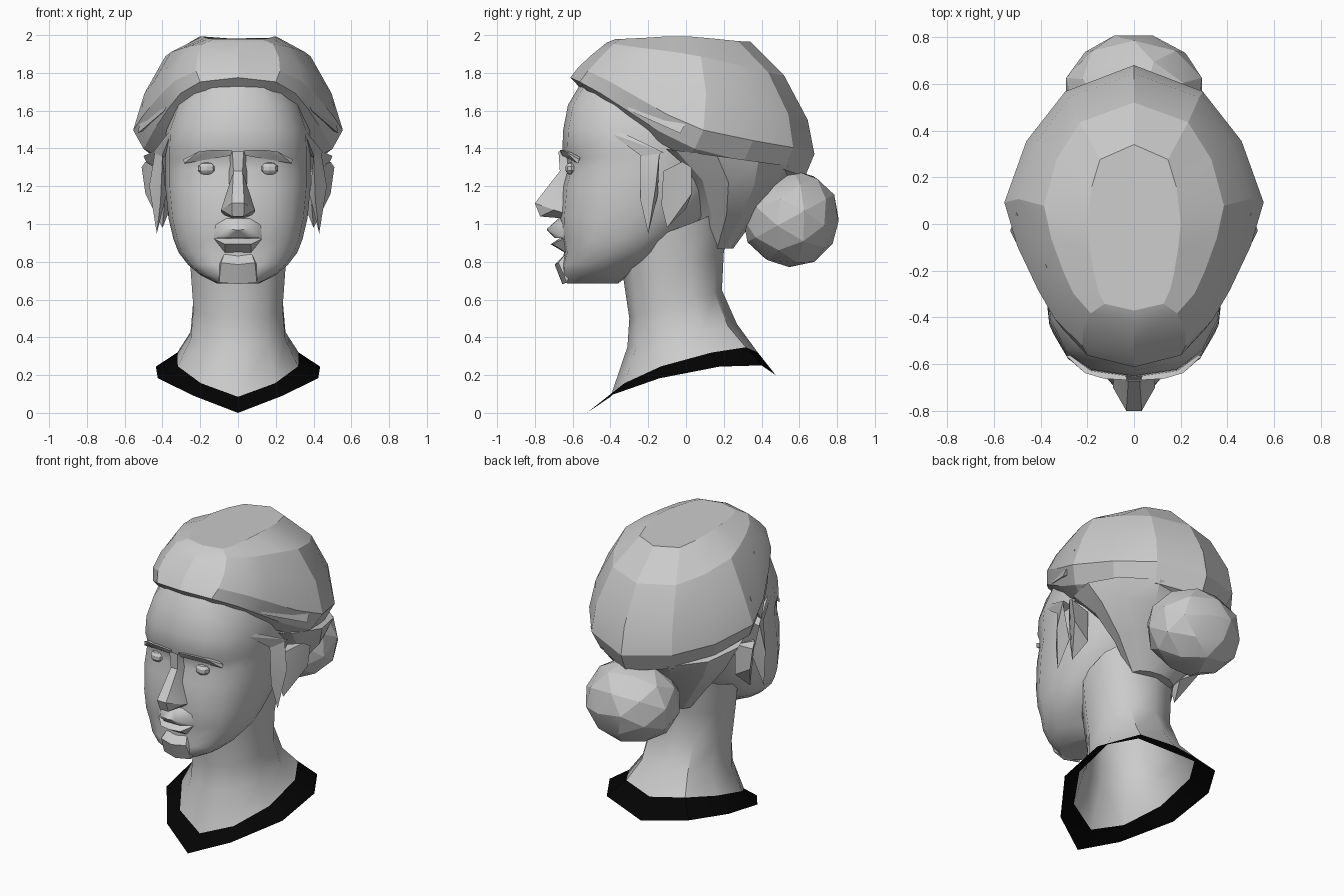
import bpy, bmesh, math
from mathutils import Vector, Matrix

if "Cube" in bpy.data.objects:
    bpy.data.objects.remove(bpy.data.objects["Cube"])


def material(name, value):
    m = bpy.data.materials.new(name)
    m.diffuse_color = (value, value, value, 1)
    m.use_nodes = True
    m.node_tree.nodes["Principled BSDF"].inputs["Base Color"].default_value = m.diffuse_color
    return m


GREY = material("plaster grey", 0.6)
BLACK = material("black", 0.001)


def finish(name, bm, mat=GREY, angle=32):
    me = bpy.data.meshes.new(name)
    bm.to_mesh(me)
    bm.free()
    ob = bpy.data.objects.new(name, me)
    bpy.context.collection.objects.link(ob)
    me.materials.append(mat)
    bpy.ops.object.select_all(action='DESELECT')
    ob.select_set(True)
    bpy.context.view_layer.objects.active = ob
    bpy.ops.object.shade_smooth_by_angle(angle=math.radians(angle))
    return ob


def ring(seg, yf, zf, yb, zb, w, sag=0.0, nf=2.0, nb=2.0):
    """Tilted oval from front (yf, zf) to back (yb, zb), half width w."""
    pts = []
    for i in range(seg):
        a = 2 * math.pi * i / seg
        s, c = math.sin(a), math.cos(a)
        p = 2 / (nf if c > 0 else nb)
        x = math.copysign(w * abs(s) ** p, s)
        y = (yf + yb) / 2 - math.copysign((yb - yf) / 2 * abs(c) ** p, c)
        z = zf + (zb - zf) * (1 - c) / 2 + sag * abs(s)
        pts.append((x, y, z))
    return pts


# plan of the hair: width share, share of the way from front to back
PLAN = [(0, 0), (.40, .04), (.61, .13), (.74, .23), (.90, .38), (1, .53), (.83, .74), (.53, .91), (0, 1)]


def hair_ring(yf, zf, yb, zb, w, sag, power):
    half = [(w * px ** power, yf + (yb - yf) * t, zf + (zb - zf) * t + sag * math.sin(math.pi * t) ** 2)
            for px, t in PLAN]
    return half + [(-x, y, z) for x, y, z in half[-2:0:-1]]


def loft(name, rings, mat=GREY, bottom=False, top=False, angle=32):
    bm = bmesh.new()
    loops = [[bm.verts.new(p) for p in r] for r in rings]
    for lo, hi in zip(loops, loops[1:]):
        n = len(lo)
        for i in range(n):
            j = (i + 1) % n
            bm.faces.new((lo[i], lo[j], hi[j], hi[i]))
    if bottom:
        bm.faces.new(loops[0][::-1])
    if top:
        bm.faces.new(loops[-1])
    return finish(name, bm, mat, angle)


def mirrored(name, pts, faces, pivot, angle=20):
    """Half mesh plus its mirror image, faces turned away from the pivot.
    A face index of -k-1 means the mirror of point k."""
    bm = bmesh.new()
    right = [bm.verts.new(p) for p in pts]
    left = [bm.verts.new((-p[0], p[1], p[2])) for p in pts]
    for f in faces:
        bm.faces.new([right[i] if i >= 0 else left[-i - 1] for i in f])
        if min(f) >= 0:
            bm.faces.new([left[i] for i in f])
    bmesh.ops.remove_doubles(bm, verts=bm.verts, dist=0.0005)
    bm.normal_update()
    for f in bm.faces:
        if f.normal.dot(f.calc_center_median() - Vector(pivot)) < 0:
            f.normal_flip()
    return finish(name, bm, GREY, angle)


def hull(name, pts, angle=25):
    bm = bmesh.new()
    for p in pts:
        bm.verts.new(p)
    out = bmesh.ops.convex_hull(bm, input=bm.verts)
    junk = [g for g in out["geom_interior"] if isinstance(g, bmesh.types.BMVert)]
    bmesh.ops.delete(bm, geom=junk, context='VERTS')
    bmesh.ops.recalc_face_normals(bm, faces=bm.faces)
    finish(name, bm, GREY, angle)


def hull_pair(name, pts):
    hull("right_" + name, pts)
    hull("left_" + name, [(-x, y, z) for x, y, z in pts])


# face and skull: z, front y, back y, half width
FACE = [(.685, -.63, -.36, .11), (.73, -.655, -.30, .20), (.785, -.66, -.20, .265),
        (.85, -.645, -.10, .315), (.92, -.662, -.02, .342), (1.03, -.668, .10, .368),
        (1.20, -.655, .20, .385), (1.285, -.632, .22, .385), (1.35, -.635, .24, .385),
        (1.39, -.655, .25, .385), (1.50, -.65, .28, .38), (1.63, -.625, .30, .335),
        (1.74, -.56, .30, .27)]
loft("face", [ring(16, f, z, b, z, w, 0, 2.6, 2.2) for z, f, b, w in FACE],
     bottom=True, top=True, angle=32)

# chin
CHIN = [(0, -.695, .785), (.09, -.675, .795), (.10, -.63, .69), (0, -.655, .682), (.07, -.63, .85), (.11, -.60, .78)]
hull("chin", CHIN + [(-x, y, z) for x, y, z in CHIN if x], 30)

# neck flaring to the shoulders, open below
rim = ring(10, -.40, .085, .38, .32, .335, .085, 2.0, 2.4)
loft("neck", [rim,
              ring(10, -.31, .35, .27, .47, .262, 0, 2.2, 2.4),
              ring(10, -.30, .50, .19, .65, .247, 0, 2.2, 2.3),
              ring(10, -.33, .70, .20, .85, .262, 0, 2.2, 2.2),
              ring(10, -.35, .85, .25, 1.10, .285, 0, 2.2, 2.2)], angle=40)
loft("collar", [ring(10, -.525, 0, .475, .20, .452, .12, 1.6, 2.6), rim], BLACK)

# swept-back hair cap: front y z, back y z, half width, sag, fullness
HAIR = [(-.55, 1.71, .50, 1.22, .41, -.10, 1), (-.612, 1.775, .63, 1.25, .50, -.10, 1),
        (-.57, 1.83, .68, 1.37, .555, -.09, 1), (-.50, 1.895, .645, 1.55, .495, -.02, .9),
        (-.42, 1.96, .52, 1.785, .385, .02, .8), (-.37, 1.98, .34, 1.965, .20, .022, .5)]
loft("hair_cap", [hair_ring(*h) for h in HAIR], top=True, angle=18)

# hair gathered from the ears down to the nape
loft("nape_hair", [ring(12, .08, .87, .25, .87, .15),
                   ring(12, .05, 1.05, .38, 1.05, .30),
                   ring(12, -.05, 1.24, .50, 1.20, .44),
                   ring(12, -.27, 1.42, .60, 1.30, .50)], bottom=True, top=True, angle=20)

# bun at the back
bm = bmesh.new()
bmesh.ops.create_icosphere(bm, subdivisions=2, radius=1, matrix=Matrix.Translation((0, .555, 1.03))
                           @ Matrix.Diagonal((.305, .262, .262, 1)) @ Matrix.Rotation(.5, 4, 'X'))
finish("bun", bm, GREY, 18)

# side strands, temple locks, hanging locks and ears
hull_pair("side_strand", [(.31, -.40, 1.80), (.375, -.18, 1.83), (.505, .05, 1.64),
                          (.53, -.03, 1.48), (.39, -.30, 1.60), (.30, 0, 1.6)])
hull_pair("temple_lock", [(.355, -.40, 1.48), (.37, -.33, 1.48), (.45, -.12, 1.38),
                          (.41, -.21, 1.34), (.34, -.30, 1.43), (.36, -.14, 1.38)])
hull_pair("hanging_lock", [(.44, -.14, 1.38), (.40, -.24, 1.36), (.47, -.16, 1.20),
                           (.41, -.24, 1.12), (.43, -.20, .95), (.38, -.15, 1.15)])
hull_pair("ear", [(.41, -.12, 1.28), (.49, -.02, 1.33), (.51, .03, 1.30), (.49, .03, 1.16),
                  (.40, -.10, .98), (.39, -.13, 1.10), (.36, 0, 1.28), (.36, 0, 1.08)])

# brows, arched and falling outward
hull_pair("brow", [(.03, -.668, 1.39), (.04, -.655, 1.362), (.13, -.662, 1.393), (.21, -.638, 1.383),
                   (.20, -.628, 1.358), (.285, -.572, 1.32), (.29, -.565, 1.342), (.05, -.58, 1.375),
                   (.20, -.55, 1.37)])

# eyes
for side, sx in (("right", 1), ("left", -1)):
    bm = bmesh.new()
    bmesh.ops.create_uvsphere(bm, u_segments=8, v_segments=5, radius=1,
                              matrix=Matrix.Translation((sx * .165, -.605, 1.293))
                              @ Matrix.Diagonal((.05, .035, .035, 1)))
    finish(side + "_eye", bm, GREY, 22)

# nose
mirrored("nose",
         [(.03, -.675, 1.385), (.024, -.668, 1.28), (.033, -.80, 1.11), (.03, -.772, 1.04),
          (.09, -.70, 1.075), (.085, -.62, 1.05), (.06, -.58, 1.36), (.03, -.66, 1.03)],
         [(0, 6, 1), (1, 6, 5, 4), (1, 4, 2), (2, 4, 3), (3, 4, 5, 7),
          (0, 1, -2, -1), (1, 2, -3, -2), (2, 3, -4, -3), (3, 7, -8, -4)],
         (0, -.62, 1.15))

# upper and lower lip, meeting at the mouth corners
mirrored("upper_lip",
         [(0, -.675, 1.03), (.06, -.665, 1.03), (.05, -.735, .975), (0, -.735, .967),
          (.13, -.645, .925), (.06, -.69, .925), (0, -.695, .927), (.12, -.65, .995)],
         [(0, 1, 2, 3), (1, 7, 2), (7, 4, 2), (3, 2, 5, 6), (2, 4, 5)], (0, -.5, .95), 45)
mirrored("lower_lip",
         [(0, -.672, .922), (.06, -.668, .922), (.07, -.705, .893), (0, -.717, .893),
          (.13, -.645, .924), (.07, -.63, .845), (0, -.635, .845)],
         [(0, 1, 2, 3), (1, 4, 2), (3, 2, 5, 6), (2, 4, 5)], (0, -.5, .89))
